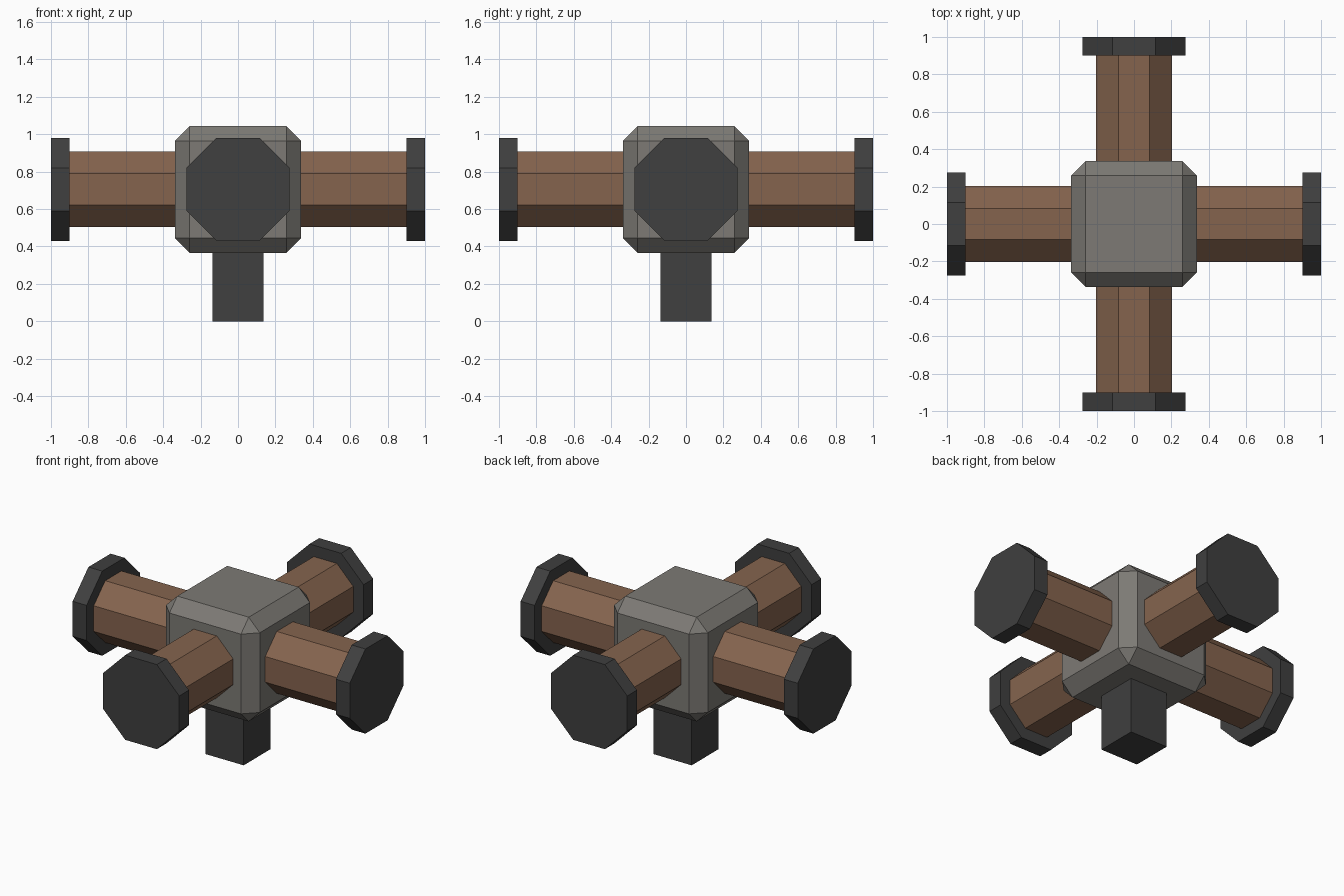
import bpy, bmesh, math
from mathutils import Matrix

if "Cube" in bpy.data.objects:
    bpy.data.objects.remove(bpy.data.objects["Cube"])

CZ = 0.705  # height of the hub centre


def material(name, rgb):
    m = bpy.data.materials.new(name)
    m.diffuse_color = (*rgb, 1)
    m.use_nodes = True
    m.node_tree.nodes["Principled BSDF"].inputs["Base Color"].default_value = m.diffuse_color
    return m


stone = material("grey stone", (0.205, 0.195, 0.178))
wood = material("brown wood", (0.235, 0.127, 0.076))
iron = material("dark iron", (0.050, 0.050, 0.050))


def finish(name, bm, mat):
    mesh = bpy.data.meshes.new(name)
    bm.to_mesh(mesh)
    bm.free()
    mesh.materials.append(mat)
    obj = bpy.data.objects.new(name, mesh)
    bpy.context.collection.objects.link(obj)
    return obj


def box(name, sx, sy, z0, z1, mat, chamfer=0):
    bm = bmesh.new()
    bmesh.ops.create_cube(bm, size=1, matrix=Matrix.Translation((0, 0, (z0 + z1) / 2))
                          @ Matrix.Diagonal((sx, sy, z1 - z0, 1)))
    if chamfer:
        bmesh.ops.bevel(bm, geom=bm.edges[:], offset=chamfer, segments=1,
                        affect='EDGES', profile=0.5)
    return finish(name, bm, mat)


def octagon(name, apothem, start, end, angle, mat):
    """Eight-sided bar lying outwards from the hub in the given direction."""
    r = apothem / math.cos(math.pi / 8)
    m = (Matrix.Translation((0, 0, CZ)) @ Matrix.Rotation(angle, 4, 'Z')
         @ Matrix.Translation(((start + end) / 2, 0, 0))
         @ Matrix.Rotation(math.pi / 2, 4, 'Y') @ Matrix.Rotation(math.pi / 8, 4, 'Z'))
    bm = bmesh.new()
    bmesh.ops.create_cone(bm, cap_ends=True, segments=8, radius1=r, radius2=r,
                          depth=end - start, matrix=m)
    return finish(name, bm, mat)


# Chamfered hub and the square post under it
box("hub", 0.676, 0.676, CZ - 0.34, CZ + 0.34, stone, 0.08)
box("post", 0.274, 0.274, 0, 0.37, iron)

# Four wooden arms with iron end caps
for i, side in enumerate(("right", "back", "left", "front")):
    a = i * math.pi / 2
    octagon(side + "_arm", 0.202, 0.32, 0.905, a, wood)
    octagon(side + "_end_cap", 0.276, 0.90, 1.0, a, iron)
